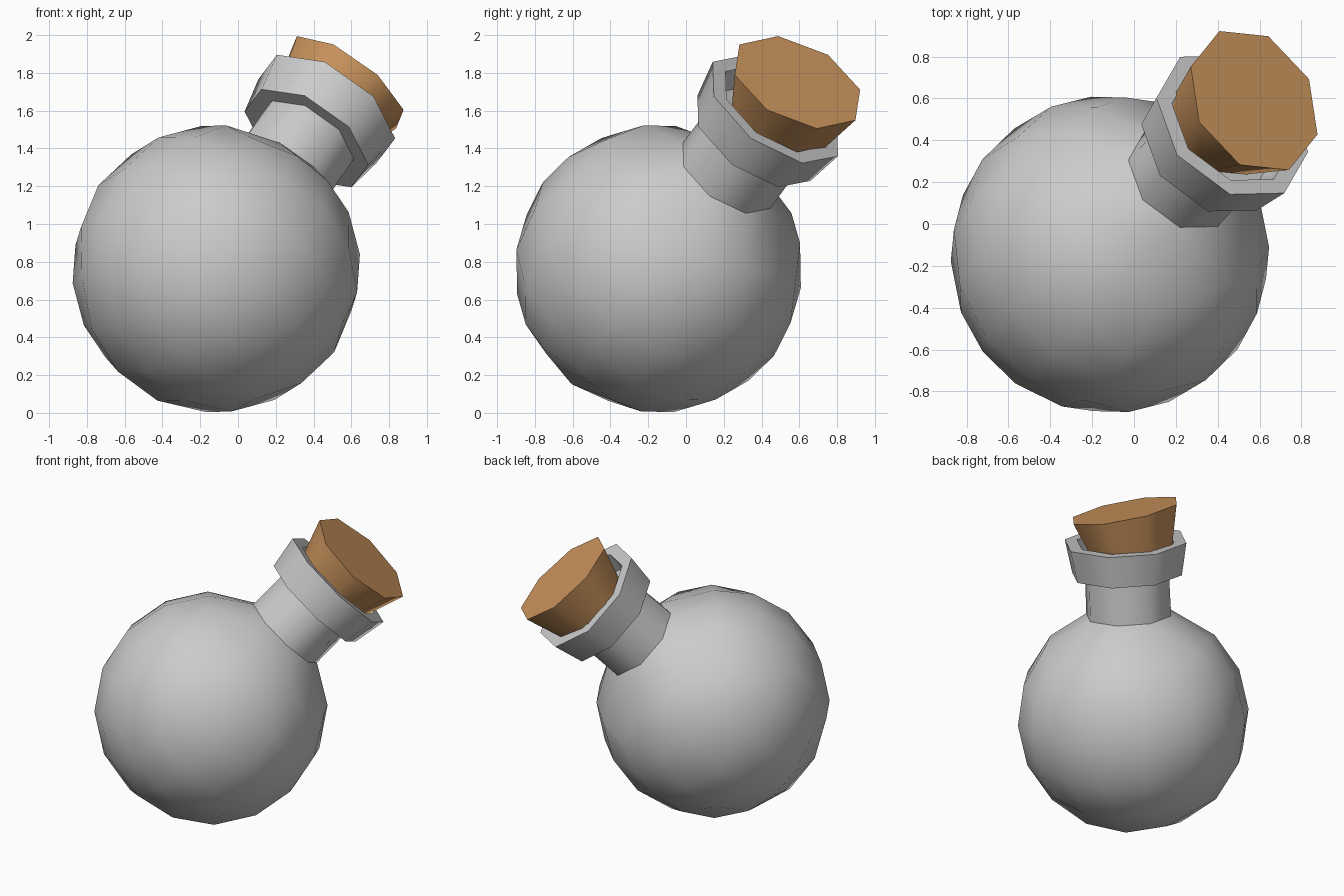
import bpy, bmesh
from math import tan, pi, radians
from mathutils import Vector, Matrix

if "Cube" in bpy.data.objects:
    bpy.data.objects.remove(bpy.data.objects["Cube"])


def frame(origin, z_dir, x_hint):
    """Matrix whose z follows z_dir and x lies towards x_hint."""
    z = Vector(z_dir).normalized()
    x = Vector(x_hint)
    x = (x - z * x.dot(z)).normalized()
    y = z.cross(x)
    return Matrix.Translation(origin) @ Matrix((x, y, z)).transposed().to_4x4()


def finish(bm, name, matrix, angle):
    bmesh.ops.transform(bm, matrix=matrix, verts=bm.verts)
    bmesh.ops.recalc_face_normals(bm, faces=bm.faces)
    mesh = bpy.data.meshes.new(name)
    bm.to_mesh(mesh)
    bm.free()
    ob = bpy.data.objects.new(name, mesh)
    bpy.context.collection.objects.link(ob)
    bpy.ops.object.select_all(action='DESELECT')
    ob.select_set(True)
    bpy.context.view_layer.objects.active = ob
    bpy.ops.object.shade_smooth_by_angle(angle=radians(angle))
    return ob


# Flask body: cube subdivided into a sphere of 16 sides
R = 0.765
bm = bmesh.new()
bmesh.ops.create_cube(bm, size=2)
bmesh.ops.subdivide_edges(bm, edges=bm.edges[:], cuts=3, use_grid_fill=True)
for v in bm.verts:
    v.co = Vector([tan(c * pi / 4) for c in v.co]).normalized() * R

# Neck opening: the middle of the top becomes an octagonal hole
top = max(bm.verts, key=lambda v: v.co.z)
bmesh.ops.delete(bm, geom=[top], context='VERTS')
ring = [e for e in bm.edges if e.is_boundary]


def place(edges, radius, height):
    for v in {v for e in edges for v in e.verts}:
        flat = Vector((v.co.x, v.co.y, 0)).normalized() * radius
        v.co = (flat.x, flat.y, height)


# Neck, flared collar and recessed mouth
place(ring, 0.29, 0.70)
for r, h in [(0.287, 0.98), (0.375, 0.98), (0.415, 1.20), (0.33, 1.20), (0.29, 1.08)]:
    out = bmesh.ops.extrude_edge_only(bm, edges=ring)
    ring = [g for g in out['geom'] if isinstance(g, bmesh.types.BMEdge) and g.is_boundary]
    place(ring, r, h)
bmesh.ops.contextual_create(bm, geom=ring)
finish(bm, "flask", frame((-0.115, -0.145, 0.763), (0.487, 0.515, 0.705),
                          (0.23, -0.287, 0.068)), 50)

# Cork: tapered octagonal stopper, slightly crooked in the mouth
bm = bmesh.new()
bmesh.ops.create_cone(bm, cap_ends=True, segments=8, radius1=0.255, radius2=0.373,
                      depth=0.36, matrix=Matrix.Translation((0, 0, -0.18)))
cork = finish(bm, "cork", frame((0.574, 0.59, 1.75), (0.555, 0.365, 0.748),
                                (0.14, 0.62, -0.40)), 50)
mat = bpy.data.materials.new("cork_brown")
mat.diffuse_color = (0.60, 0.30, 0.11, 1)
mat.use_nodes = True
mat.node_tree.nodes["Principled BSDF"].inputs["Base Color"].default_value = mat.diffuse_color
cork.data.materials.append(mat)
